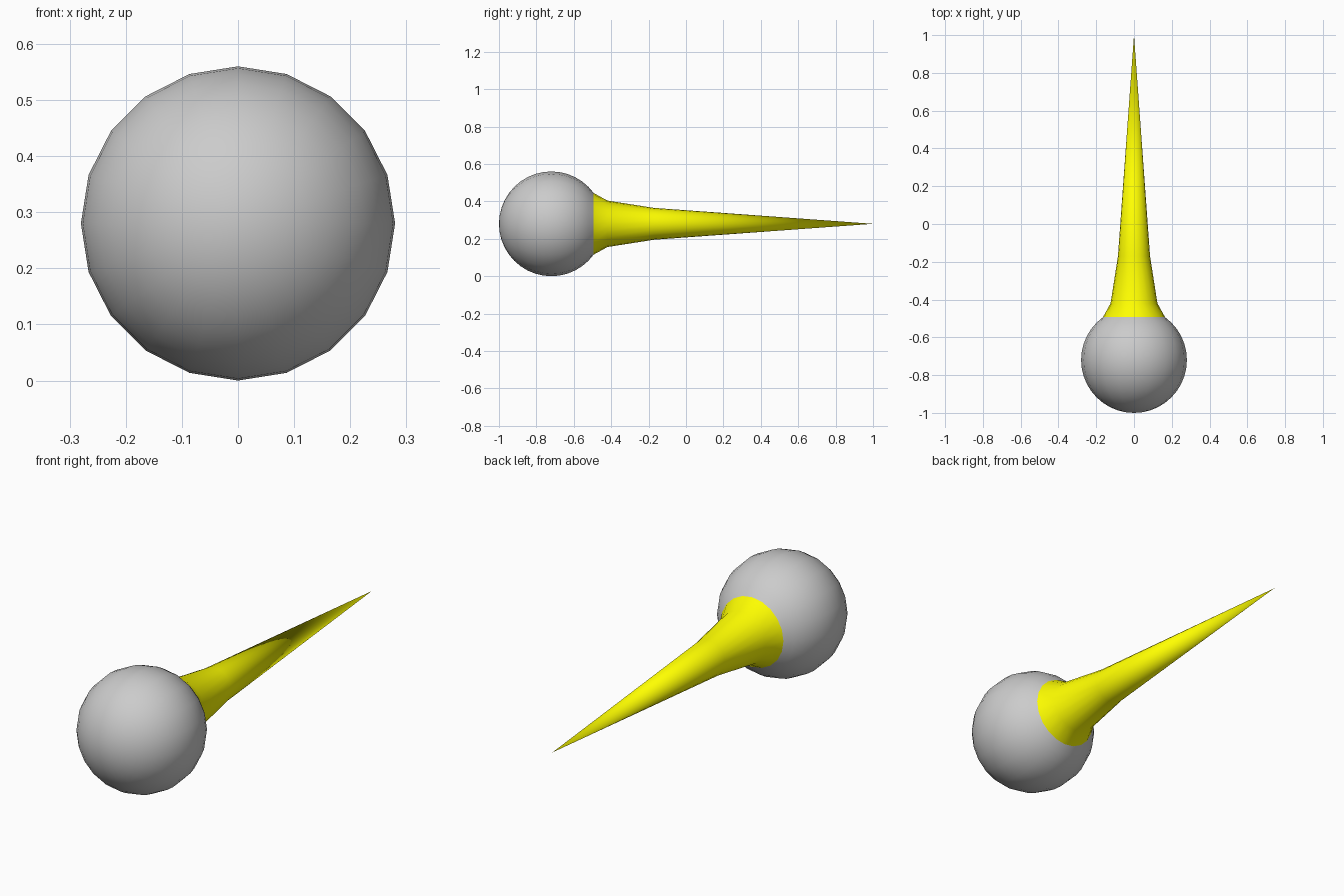
import bpy
import bmesh
import math

if "Cube" in bpy.data.objects:
    bpy.data.objects.remove(bpy.data.objects["Cube"])

SIDES = 20
R = 0.28           # ball radius, also height of the axis above the ground
BALL_Y = -1 + R    # ball centre


def lathe(name, profile):
    """Revolve (radius, y) points around the y axis at height R; radius 0 makes a pole."""
    bm = bmesh.new()
    rings = []
    for r, y in profile:
        n = 1 if r < 1e-5 else SIDES
        ring = []
        for k in range(n):
            a = 2 * math.pi * k / SIDES
            ring.append(bm.verts.new((r * math.cos(a), y, R + r * math.sin(a))))
        rings.append(ring)
    for a, b in zip(rings, rings[1:]):
        for k in range(SIDES):
            j = k + 1
            quad = [a[k % len(a)], b[k % len(b)], b[j % len(b)], a[j % len(a)]]
            bm.faces.new(list(dict.fromkeys(quad)))
    for f in bm.faces:
        f.smooth = True
    mesh = bpy.data.meshes.new(name)
    bm.to_mesh(mesh)
    bm.free()
    obj = bpy.data.objects.new(name, mesh)
    bpy.context.collection.objects.link(obj)
    return obj


# Ball: sphere profile in 9 degree steps, stopping where the spike takes over
step = math.pi / 20
ball_profile = [(R * math.sin(i * step), BALL_Y - R * math.cos(i * step))
                for i in range(17)]
ball = lathe("ball", ball_profile)

# Spike: flared collar from the ball's last ring, tapering to a point
spike = lathe("spike", [ball_profile[-1], (0.124, -0.42), (0.085, -0.17), (0, 1.0)])
yellow = bpy.data.materials.new("yellow")
yellow.diffuse_color = (1.0, 1.0, 0.0, 1.0)
yellow.use_nodes = True
yellow.node_tree.nodes["Principled BSDF"].inputs["Base Color"].default_value = yellow.diffuse_color
spike.data.materials.append(yellow)
